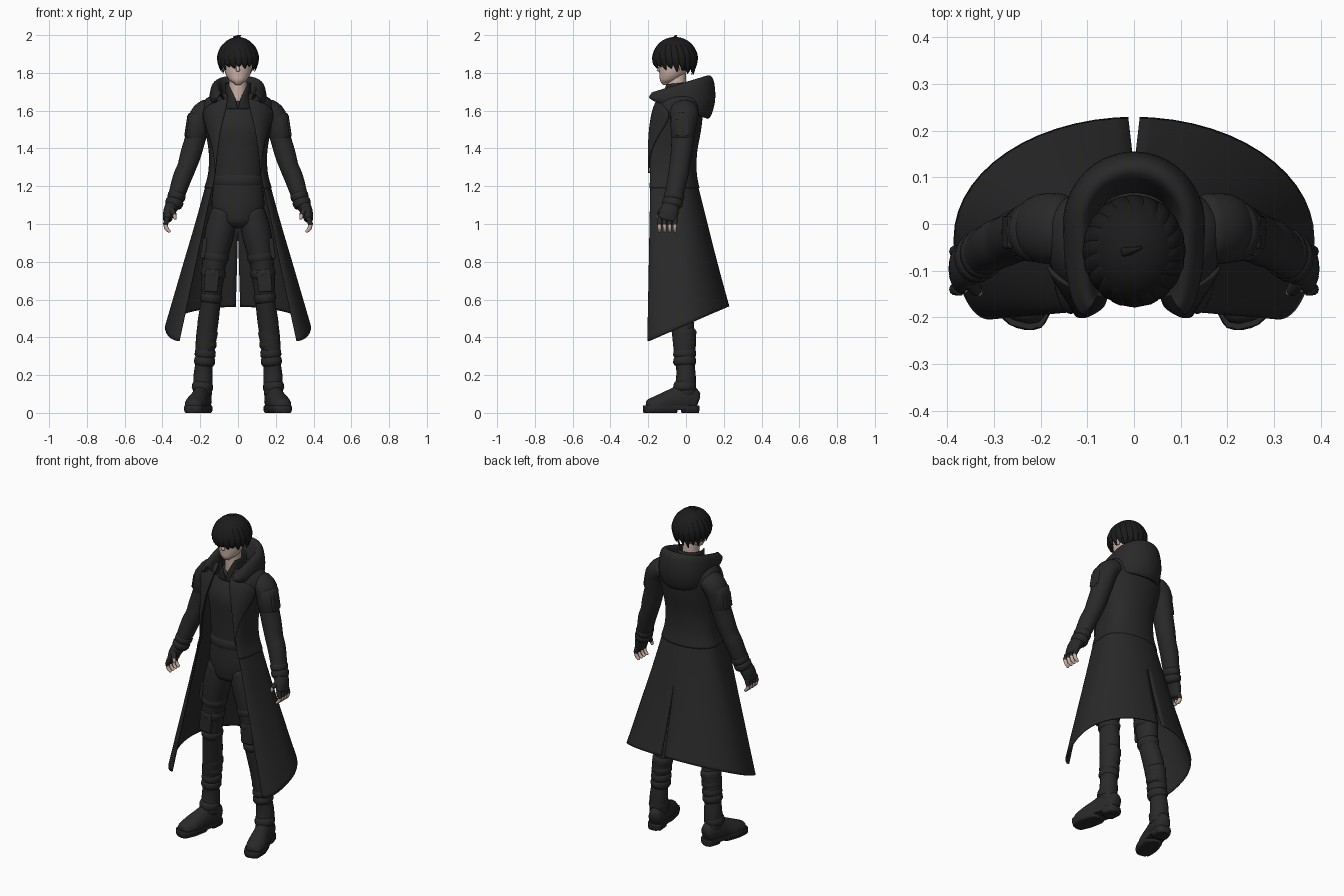
import bpy, bmesh, math
from mathutils import Vector, Matrix

if "Cube" in bpy.data.objects:
    bpy.data.objects.remove(bpy.data.objects["Cube"], do_unlink=True)

X, Y, Z = Vector((1, 0, 0)), Vector((0, 1, 0)), Vector((0, 0, 1))


def material(name, colour):
    mat = bpy.data.materials.new(name)
    mat.use_nodes = True
    mat.diffuse_color = (*colour, 1)
    shader = next(n for n in mat.node_tree.nodes if n.type == "BSDF_PRINCIPLED")
    shader.inputs["Base Color"].default_value = (*colour, 1)
    shader.inputs["Roughness"].default_value = 0.8
    return mat


CLOTH = material("charcoal cloth", (0.022, 0.022, 0.022))
HAIR = material("black hair", (0.011, 0.011, 0.011))
SKIN = material("pale skin", (0.63, 0.47, 0.41))


def finish(name, bm, mat, mirror=True, thickness=0, bevel=0):
    """Turn a bmesh into a smooth shaded object, mirrored over x if asked."""
    bmesh.ops.recalc_face_normals(bm, faces=bm.faces)
    mesh = bpy.data.meshes.new(name)
    bm.to_mesh(mesh)
    bm.free()
    mesh.materials.append(mat)
    obj = bpy.data.objects.new(name, mesh)
    bpy.context.collection.objects.link(obj)
    bpy.ops.object.select_all(action="DESELECT")
    bpy.context.view_layer.objects.active = obj
    obj.select_set(True)
    bpy.ops.object.shade_smooth_by_angle(angle=math.radians(50))
    if mirror:
        obj.modifiers.new("mirror", "MIRROR")
    if thickness:
        solid = obj.modifiers.new("thickness", "SOLIDIFY")
        solid.thickness, solid.offset = thickness, 0
    if bevel:
        rounding = obj.modifiers.new("rounding", "BEVEL")
        rounding.width, rounding.segments = bevel, 3
    return obj


def smooth(rows, steps):
    """Catmull-Rom interpolation of rows of numbers."""
    out = []
    for i in range(len(rows) - 1):
        a, b, c, d = (rows[min(max(i + k, 0), len(rows) - 1)] for k in (-1, 0, 1, 2))
        for s in range(steps):
            t = s / steps
            out.append([q + t / 2 * (r - p + t * (2 * p - 5 * q + 4 * r - w + t * (3 * (q - r) + w - p)))
                        for p, q, r, w in zip(a, b, c, d)])
    return out + [list(rows[-1])]


def skin_rows(bm, rows, closed):
    grid = [[bm.verts.new(p) for p in row] for row in rows]
    count = len(grid[0])
    for low, high in zip(grid, grid[1:]):
        for j in range(count if closed else count - 1):
            k = (j + 1) % count
            bm.faces.new((low[j], low[k], high[k], high[j]))
    if closed:
        bm.faces.new(grid[0])
        bm.faces.new(grid[-1])


def tube(name, points, mat=CLOTH, mirror=True, ref=Y, axis=None, sides=20, steps=4, clamp=(0, 3)):
    """Rounded tube through rows of x, y, z, width radius, radius along ref."""
    path = smooth(points, steps)
    spots = [Vector(p[:3]) for p in path]
    rings, last = [], len(path) - 1
    for i, p in enumerate(path):
        t = axis or (spots[min(i + 1, last)] - spots[max(i - 1, 0)]).normalized()
        b = (ref - t * ref.dot(t)).normalized()
        a = b.cross(t)
        domes = [(0, 1)]
        if i in (0, last):
            sign = -1 if i == 0 else 1
            if axis:
                sign *= 1 if spots[last].dot(axis) > spots[0].dot(axis) else -1
            domes = [(sign * math.sin(k) * 0.5, math.cos(k)) for k in (0, 0.5, 1, 1.4)]
            if i == 0:
                domes.reverse()
        for push, scale in domes:
            centre = spots[i] + t * push * min(p[3], p[4])
            ring = []
            for j in range(sides):
                w = math.tau * j / sides
                v = centre + (a * math.cos(w) * p[3] + b * math.sin(w) * p[4]) * scale
                v.z = min(max(v.z, clamp[0]), clamp[1])
                ring.append(v)
            rings.append(ring)
    bm = bmesh.new()
    skin_rows(bm, rings, True)
    return finish(name, bm, mat, mirror)


def shell(name, levels, thickness=0.01, start=lambda v: 0, slit=None, steps=5, count=28):
    """Open-fronted garment: rows of z, front x, front y, side x, side y, back y, slope."""
    rows, levels = [], smooth(levels, steps)
    for i, (z, fx, fy, sx, sy, by, slope) in enumerate(levels):
        first, row = start(i / (len(levels) - 1)), []
        for j in range(count + 1):
            w = math.pi * (first + (1 - first) * j / count)
            s, c = math.sin(w), math.cos(w)
            x, y = (sx * s, sy + (by - sy) * c) if c > 0 else (fx + (sx - fx) * s, sy + (sy - fy) * c)
            if slit:
                x = max(x, (slit - z) * 0.025)
            row.append((x, y, z + slope * y))
        rows.append(row)
    bm = bmesh.new()
    skin_rows(bm, rows, False)
    return finish(name, bm, CLOTH, True, thickness)


def pad(name, place, size, tilt=0):
    bm = bmesh.new()
    matrix = Matrix.Translation(place) @ Matrix.Rotation(tilt, 4, "Y") @ Matrix.Diagonal((*size, 1))
    bmesh.ops.create_cube(bm, size=1, matrix=matrix)
    return finish(name, bm, CLOTH, True, 0, min(size) * 0.3)


# Shirt, hips and belt
tube("shirt", [(0, -.03, 1.63, .12, .075), (0, -.05, 1.52, .15, .11), (0, -.055, 1.38, .135, .1),
               (0, -.06, 1.22, .125, .09)], mirror=False, axis=Z, sides=32)
tube("trouser_hips", [(0, -.06, 1.24, .125, .092), (0, -.055, 1.1, .14, .1), (0, -.055, 1.02, .115, .09)],
     mirror=False, axis=Z, sides=32)
tube("belt", [(0, -.06, 1.245, .131, .098), (0, -.06, 1.215, .133, .099)], mirror=False, axis=Z, sides=32, steps=1)
shell("shirt_collar", [(1.61, .002, -.12, .09, -.04, .04, 0), (1.67, .016, -.122, .068, -.04, .03, 0),
                       (1.75, .05, -.1, .066, -.04, .025, .1)], .008)

# Coat body, lapels, skirt and lowered hood
BODY = [(1.69, .06, -.1, .1, -.02, .06, 0), (1.66, .055, -.14, .165, -.01, .08, 0),
        (1.6, .065, -.165, .19, -.01, .085, 0), (1.5, .09, -.182, .17, -.03, .075, 0),
        (1.38, .108, -.188, .15, -.04, .054, 0), (1.27, .12, -.186, .153, -.04, .052, 0),
        (1.19, .135, -.188, .174, -.04, .066, 0)]
shell("coat_body", BODY)
shell("coat_lapel", [(z, fx, fy - .01, sx + .01, sy, by, k) for z, fx, fy, sx, sy, by, k in BODY[1:-1]], .008,
      start=lambda v: 1 - 0.02 - 0.33 * math.sin(math.pi * (1 - v) ** 1.6), count=10)
shell("coat_skirt", [(1.23, .128, -.184, .16, -.04, .052, 0), (1.03, .175, -.188, .215, -.04, .1, .08),
                     (.74, .243, -.194, .302, -.035, .165, .25), (.466, .31, -.2, .382, -.03, .225, .43)],
      slit=.95, steps=8)
shell("hood", [(1.63, .11, -.13, .12, 0, .075, -.2), (1.6, .115, -.165, .135, 0, .115, -.33),
               (1.66, .105, -.188, .146, 0, .148, -.05), (1.725, .1, -.185, .135, 0, .14, .25),
               (1.745, .09, -.172, .11, 0, .11, .3), (1.7, .078, -.15, .092, 0, .08, .2),
               (1.63, .06, -.12, .08, 0, .06, 0)], .012)

# Sleeves with shoulder patches and cuffs
tube("sleeve", [(.155, -.01, 1.605, .06, .075), (.195, -.01, 1.57, .062, .075), (.218, -.015, 1.48, .055, .062),
                (.25, -.025, 1.37, .055, .056), (.272, -.035, 1.3, .05, .054), (.297, -.045, 1.24, .05, .053),
                (.335, -.07, 1.12, .041, .048)], sides=24)
tube("arm_band", [(.21, -.014, 1.565, .059, .068), (.227, -.018, 1.46, .058, .062)], steps=2)
pad("arm_pocket", (.266, -.018, 1.51), (.022, .07, .09), -.16)
for n, (x, y, z) in enumerate([(.323, -.062, 1.155), (.335, -.07, 1.12)]):
    tube("sleeve_cuff_%d" % n, [(x, y, z, .048, .055), (x + .005, y - .003, z - .018, .047, .054)], steps=2)

# Gloved hands with bare fingertips
tube("glove_palm", [(.34, -.074, 1.11, .038, .044), (.362, -.088, 1.07, .033, .05), (.374, -.1, 1.025, .024, .05)])
for n in range(4):
    y = -.14 + .027 * n
    tube("glove_finger_%d" % n, [(.374, y, 1.03, .014, .014), (.384, y, .998, .013, .013)], sides=10)
    tube("fingertip_%d" % n, [(.384, y, 1, .011, .011), (.378, y, .976, .011, .01), (.362, y, .96, .008, .008)],
         SKIN, sides=10)
tube("glove_thumb", [(.355, -.12, 1.08, .017, .018), (.338, -.143, 1.05, .013, .014)], sides=10)
tube("thumb_tip", [(.338, -.143, 1.05, .011, .011), (.332, -.146, 1.027, .008, .009)], SKIN, sides=10)

# Trouser legs, pockets, straps and knee pads
tube("trouser_leg", [(.075, -.055, 1.06, .07, .085), (.098, -.055, .95, .078, .086), (.125, -.055, .8, .064, .074),
                     (.138, -.05, .68, .058, .066), (.143, -.045, .6, .052, .06), (.16, -.02, .47, .055, .062),
                     (.175, -.01, .33, .046, .05)], sides=24)
pad("thigh_pocket", (.178, -.06, .87), (.03, .09, .11), -.15)
pad("knee_pad", (.14, -.113, .7), (.075, .025, .12), -.08)
for n, (x, y, z, r) in enumerate([(.119, -.055, .835, .072), (.13, -.053, .75, .067), (.141, -.047, .62, .059)]):
    tube("leg_strap_%d" % n, [(x, y, z, r, r + .009), (x + .003, y, z - .022, r - .001, r + .008)], steps=2)

# Boots: wrinkled shaft, foot, sole and treads
tube("boot_shaft", [(.163, -.01, .43, .057, .065), (.175, -.008, .34, .051, .058), (.181, -.004, .26, .046, .05),
                    (.185, 0, .19, .051, .052), (.187, -.006, .1, .05, .06)])
for n, z in enumerate((.425, .375, .325, .285, .15)):
    x = .2 - z * .085
    tube("boot_strap_%d" % n, [(x, -.007, z, .055, .06), (x + .002, -.007, z - .02, .056, .061)], steps=2)
FOOT = [(.178, .045, .06, .04, .06), (.188, 0, .075, .047, .078), (.205, -.07, .06, .05, .068),
        (.225, -.14, .045, .056, .052), (.238, -.19, .035, .045, .04)]
tube("boot_foot", FOOT, ref=Z, clamp=(.02, 1))
SOLE = [(x, y * 1.06, .025, r + .004, .06) for x, y, z, r, h in FOOT]
tube("boot_sole", SOLE, ref=Z, clamp=(.016, .04))
tube("boot_tread", SOLE[2:], ref=Z, clamp=(0, .02))
tube("boot_heel", SOLE[:2], ref=Z, clamp=(0, .02))

# Neck, face, nose and ears
tube("neck", [(0, -.035, 1.6, .055, .05), (0, -.045, 1.68, .047, .048), (0, -.05, 1.8, .048, .05)],
     SKIN, False, axis=Z)
tube("face", [(0, -.108, 1.746, .022, .022), (0, -.088, 1.762, .046, .05), (0, -.072, 1.795, .066, .069),
              (0, -.062, 1.84, .076, .083), (0, -.06, 1.9, .08, .09)], SKIN, False, axis=Z, sides=28)
tube("nose", [(0, -.138, 1.845, .007, .008), (0, -.146, 1.812, .01, .01)], SKIN, False, sides=10)
tube("ear", [(.08, -.04, 1.855, .007, .016), (.078, -.045, 1.815, .006, .011)], SKIN, sides=10)

# Hair: cap open over the face, overlapping locks and a cowlick
bm = bmesh.new()
bmesh.ops.create_uvsphere(bm, u_segments=32, v_segments=20, radius=1,
                          matrix=Matrix.Translation((0, -.058, 1.89)) @ Matrix.Diagonal((.1, .114, .1, 1)))
low = [f for f in bm.faces if f.calc_center_median().y < -.03 and f.calc_center_median().z < 1.85]
bmesh.ops.delete(bm, geom=low, context="FACES")
finish("hair_cap", bm, HAIR, False)
LOCKS = 20
for n in range(LOCKS):
    turn = math.tau * n / LOCKS
    tip = 1.806 - .018 * math.sin(turn) + .012 * (n % 2)
    lock = []
    for reach, z, wide, sweep in [(.035, 1.972, .008, -.2), (.078, 1.945, .018, -.1), (.1, 1.895, .023, 0),
                                  (.1, 1.85, .018, .06), (.089, tip, .003, .12)]:
        w = turn + sweep
        lock.append((reach * math.cos(w), -.058 + reach * 1.1 * math.sin(w), z, wide, wide * .4))
    tube("hair_lock_%d" % n, lock, HAIR, False, ref=Vector((math.cos(turn), math.sin(turn), .3)), sides=8)
tube("cowlick", [(-.02, -.06, 1.982, .012, .012), (.002, -.055, 1.994, .007, .006), (.016, -.05, 1.997, .003, .003)],
     HAIR, False, sides=8)
